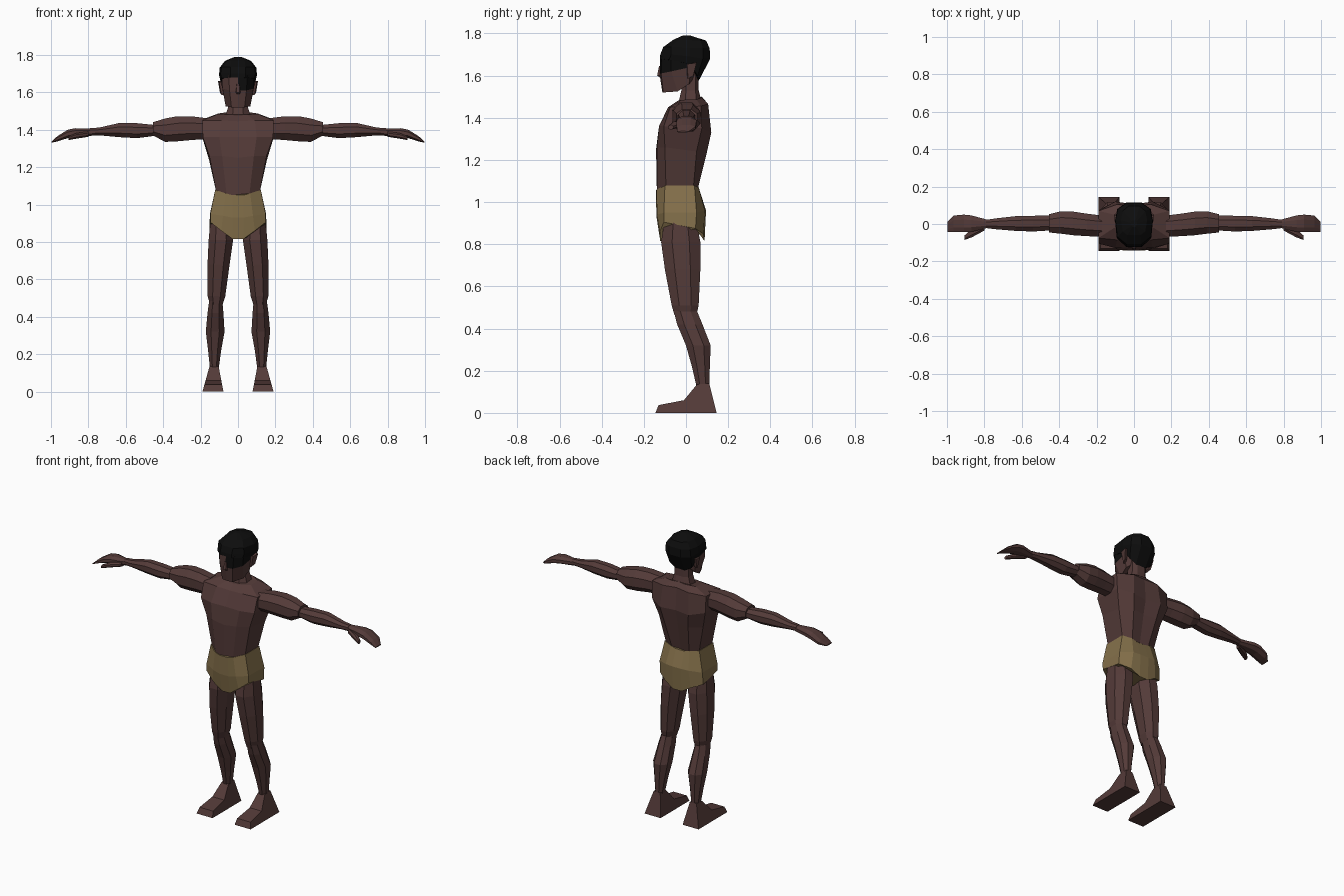
import bpy, bmesh


def material(name, rgb):
    m = bpy.data.materials.new(name)
    m.diffuse_color = (*rgb, 1)
    return m


SKIN = material("brown skin", (0.088, 0.043, 0.040))
HAIR = material("black hair", (0.004, 0.004, 0.004))
CLOTH = material("tan cloth", (0.235, 0.165, 0.070))


def loft(name, rings, *mats):
    """Skin a list of equal-length point rings and cap both ends."""
    bm = bmesh.new()
    vs = [[bm.verts.new(p) for p in r] for r in rings]
    n = len(vs[0])
    for a, b in zip(vs, vs[1:]):
        for i in range(n):
            j = (i + 1) % n
            bm.faces.new((a[i], a[j], b[j], b[i]))
    bm.faces.new(vs[0][::-1])
    bm.faces.new(vs[-1])
    bmesh.ops.recalc_face_normals(bm, faces=bm.faces)
    me = bpy.data.meshes.new(name)
    bm.to_mesh(me)
    bm.free()
    ob = bpy.data.objects.new(name, me)
    bpy.context.collection.objects.link(ob)
    for m in mats:
        me.materials.append(m)
    return ob


def sym(*half):
    """Close a half ring (front to back, x >= 0) by mirroring it in x."""
    return list(half) + [(-x, y, z) for x, y, z in reversed(half) if x > 0]


def octagon(a0, a1, b0, b1, c=0.28):
    """Box section with chamfered corners."""
    da, db = (a1 - a0) * c, (b1 - b0) * c
    return [(a0 + da, b0), (a1 - da, b0), (a1, b0 + db), (a1, b1 - db),
            (a1 - da, b1), (a0 + da, b1), (a0, b1 - db), (a0, b0 + db)]


# Torso: waist, ribs, chest, shoulder line, neck base
loft("torso", [
    sym((0, -.138, 1.035), (.06, -.137, 1.045), (.117, -.095, 1.07),
        (.117, .035, 1.07), (.06, .055, 1.06), (0, .05, 1.05)),
    sym((0, -.142, 1.25), (.085, -.138, 1.26), (.153, -.10, 1.26),
        (.155, .05, 1.24), (.085, .10, 1.24), (0, .085, 1.24)),
    sym((0, -.125, 1.36), (.10, -.128, 1.36), (.188, -.105, 1.36),
        (.188, .075, 1.35), (.10, .12, 1.33), (0, .105, 1.33)),
    sym((0, -.08, 1.445), (.09, -.085, 1.45), (.19, -.075, 1.45),
        (.19, .07, 1.455), (.09, .105, 1.465), (0, .095, 1.47)),
    sym((0, -.045, 1.475), (.05, -.04, 1.48), (.105, -.02, 1.485),
        (.105, .05, 1.487), (.05, .075, 1.495), (0, .075, 1.50)),
], SKIN)

# Neck
loft("neck", [
    sym((.03, -.038, 1.46), (.068, -.005, 1.47), (.068, .05, 1.47), (.03, .075, 1.47)),
    sym((.025, -.022, 1.53), (.05, 0, 1.53), (.05, .045, 1.53), (.025, .06, 1.53)),
    sym((.025, -.02, 1.62), (.05, 0, 1.62), (.05, .045, 1.62), (.025, .06, 1.62)),
], SKIN)

# Face: jaw, cheeks, brow
face = loft("face", [
    sym((0, -.112, 1.52), (.035, -.108, 1.52), (.066, -.04, 1.525),
        (.072, .015, 1.56), (.03, .04, 1.59)),
    sym((0, -.126, 1.61), (.045, -.118, 1.61), (.083, -.07, 1.62),
        (.088, .02, 1.64), (.03, .06, 1.64)),
    sym((0, -.122, 1.69), (.05, -.115, 1.69), (.088, -.07, 1.69),
        (.09, .02, 1.69), (.03, .06, 1.69)),
], SKIN, HAIR)
# Lock of hair hanging over one side of the forehead
for p in face.data.polygons:
    if p.center.z > 1.61 and p.center.x > 0.01 and p.center.y < 0:
        p.material_index = 1

# Nose
loft("nose", [
    sym((.006, -.128, 1.645), (.008, -.115, 1.645)),
    sym((.009, -.137, 1.60), (.016, -.112, 1.60)),
    sym((.005, -.122, 1.59), (.012, -.110, 1.585)),
], SKIN)

# Hair cap, lower at the nape
loft("hair", [
    sym((.04, -.124, 1.68), (.088, -.08, 1.675), (.092, .02, 1.655),
        (.078, .055, 1.60), (.035, .06, 1.575)),
    sym((.04, -.122, 1.70), (.093, -.07, 1.70), (.101, .02, 1.69),
        (.09, .08, 1.68), (.04, .115, 1.68)),
    sym((.04, -.108, 1.735), (.088, -.07, 1.735), (.099, .02, 1.73),
        (.085, .08, 1.73), (.04, .112, 1.73)),
    sym((.035, -.06, 1.77), (.06, -.04, 1.768), (.07, .02, 1.768),
        (.06, .07, 1.766), (.03, .095, 1.766)),
    sym((.008, -.015, 1.79), (.014, -.01, 1.79), (.016, .005, 1.79),
        (.014, .015, 1.79), (.008, .02, 1.79)),
], HAIR)

# Briefs: pointed lower edge front and back, high cut at the hips
loft("briefs", [
    sym((.028, -.122, .815), (.09, -.124, .86), (.147, -.105, .905),
        (.153, .045, .875), (.09, .082, .85), (.03, .088, .815)),
    sym((.03, -.14, .93), (.08, -.137, .94), (.148, -.105, .95),
        (.15, .05, .95), (.08, .09, .96), (.03, .095, .96)),
    sym((.03, -.143, 1.05), (.065, -.14, 1.06), (.122, -.10, 1.078),
        (.122, .04, 1.078), (.065, .06, 1.07), (.03, .06, 1.06)),
], CLOTH)

# Limb sections: (x inner, x outer, y front, y back, z)
THIGH = [(.035, .146, -.10, .045, .93), (.026, .157, -.118, .068, .81),
         (.045, .163, -.10, .068, .68), (.068, .162, -.068, .06, .51),
         (.082, .15, -.055, .05, .465)]
SHIN = [(.085, .152, -.062, .045, .50), (.078, .163, -.042, .078, .42),
        (.072, .172, 0, .117, .32), (.09, .16, .028, .113, .22),
        (.103, .15, .05, .11, .125)]
# (y front, y back, z bottom, z top, x)
UPPER_ARM = [(-.068, .045, 1.35, 1.462, .17), (-.065, .055, 1.345, 1.472, .25),
             (-.06, .066, 1.338, 1.472, .325), (-.052, .068, 1.335, 1.46, .39),
             (-.045, .052, 1.37, 1.44, .455)]
FOREARM = [(-.034, .045, 1.368, 1.425, .44), (-.04, .044, 1.355, 1.435, .54),
           (-.037, .042, 1.36, 1.437, .63), (-.028, .03, 1.37, 1.412, .74),
           (-.022, .022, 1.37, 1.408, .79)]
HAND = [(-.02, .022, 1.368, 1.405, .78), (-.042, .046, 1.362, 1.408, .87),
        (-.044, .05, 1.355, 1.40, .91), (-.044, .045, 1.338, 1.366, .965),
        (-.042, .012, 1.33, 1.336, .998)]
THUMB = [(-.035, .005, 1.362, 1.39, .80), (-.07, -.025, 1.352, 1.382, .865),
         (-.085, -.06, 1.345, 1.365, .905)]
# Foot outline (y, z)
FOOT = [(.145, 0), (.11, .14), (.052, .135), (-.01, .06), (-.13, .037), (-.145, 0)]

for s, side in ((1, "left"), (-1, "right")):
    for part, data in (("thigh", THIGH), ("shin", SHIN)):
        loft(f"{side}_{part}", [[(s * x, y, z) for x, y in octagon(*r)]
                                for *r, z in data], SKIN)
    for part, data in (("upper_arm", UPPER_ARM), ("forearm", FOREARM),
                       ("hand", HAND), ("thumb", THUMB)):
        loft(f"{side}_{part}", [[(s * x, y, z) for y, z in octagon(*r)]
                                for *r, x in data], SKIN)
    # Foot flares out towards the sole
    loft(f"{side}_foot", [[(s * (.078 + .19 * z), y, z) for y, z in FOOT],
                          [(s * (.19 - .28 * z), y, z) for y, z in FOOT]], SKIN)
    # Ear
    loft(f"{side}_ear", [
        [(s * .08, .0, 1.655), (s * .08, .045, 1.665), (s * .08, .03, 1.60), (s * .07, .005, 1.585)],
        [(s * .102, .005, 1.655), (s * .107, .05, 1.66), (s * .097, .035, 1.60), (s * .088, .01, 1.585)],
    ], SKIN)
